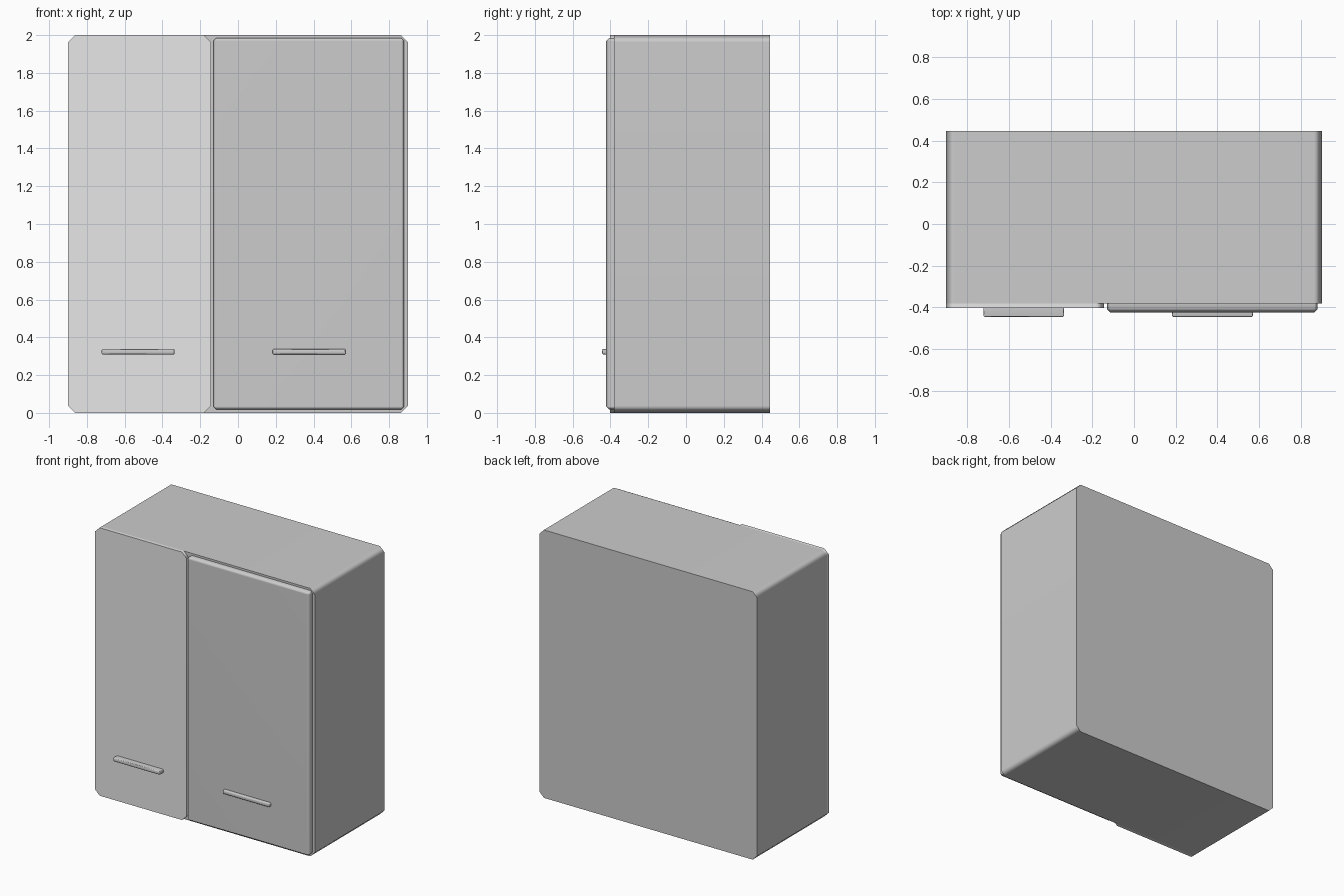
import bpy
import bmesh
import math
from mathutils import Vector

cube = bpy.data.objects.get("Cube")
if cube:
    bpy.data.objects.remove(cube, do_unlink=True)


def material(name, value):
    mat = bpy.data.materials.new(name)
    mat.use_nodes = True
    colour = (value, value, value, 1)
    mat.diffuse_color = colour
    mat.node_tree.nodes["Principled BSDF"].inputs["Base Color"].default_value = colour
    return mat


def edge_along_y(a, b):
    return abs(a.y - b.y) > 1e-4


def edge_off_back(a, b):
    # Every edge except the four around the back face
    return min(a.y, b.y) < 0 or edge_along_y(a, b)


def box(name, low, high, mat, chamfer, rule):
    """Box between two corners, with the edges picked by the rule chamfered."""
    low, high = Vector(low), Vector(high)
    size = high - low
    bm = bmesh.new()
    bmesh.ops.create_cube(bm, size=1)
    for v in bm.verts:
        v.co = Vector(c * s for c, s in zip(v.co, size))
    edges = [e for e in bm.edges if rule(e.verts[0].co, e.verts[1].co)]
    bmesh.ops.bevel(bm, geom=edges, offset=chamfer, segments=1,
                    profile=0.5, affect='EDGES')
    mesh = bpy.data.meshes.new(name)
    bm.to_mesh(mesh)
    bm.free()
    mesh.materials.append(mat)
    obj = bpy.data.objects.new(name, mesh)
    obj.location = (low + high) / 2
    bpy.context.collection.objects.link(obj)
    # Smooth across the chamfers, keeping the broad faces flat
    bpy.ops.object.select_all(action='DESELECT')
    obj.select_set(True)
    bpy.context.view_layer.objects.active = obj
    bpy.ops.object.shade_smooth_by_angle(angle=math.radians(60))
    weighted = obj.modifiers.new("flat_faces", 'WEIGHTED_NORMAL')
    weighted.keep_sharp = True
    return obj


grey = material("grey", 0.604)
light_grey = material("light grey", 0.8)

# Cabinet carcass with chamfered long edges
box("cabinet_body", (-0.9, -0.38, 0), (0.9, 0.445, 2), grey, 0.038, edge_along_y)

# Narrow flush panel and wide raised door
box("narrow_door", (-0.9, -0.402, 0), (-0.143, -0.38, 2), light_grey, 0.038, edge_along_y)
box("wide_door", (-0.13, -0.423, 0.018), (0.88, -0.38, 1.985), grey, 0.016, edge_off_back)

# Bar handles
for name, left, back in (("narrow_door_handle", -0.722, -0.402),
                         ("wide_door_handle", 0.183, -0.423)):
    box(name, (left, -0.445, 0.31), (left + 0.387, back, 0.338), grey, 0.005, edge_off_back)
